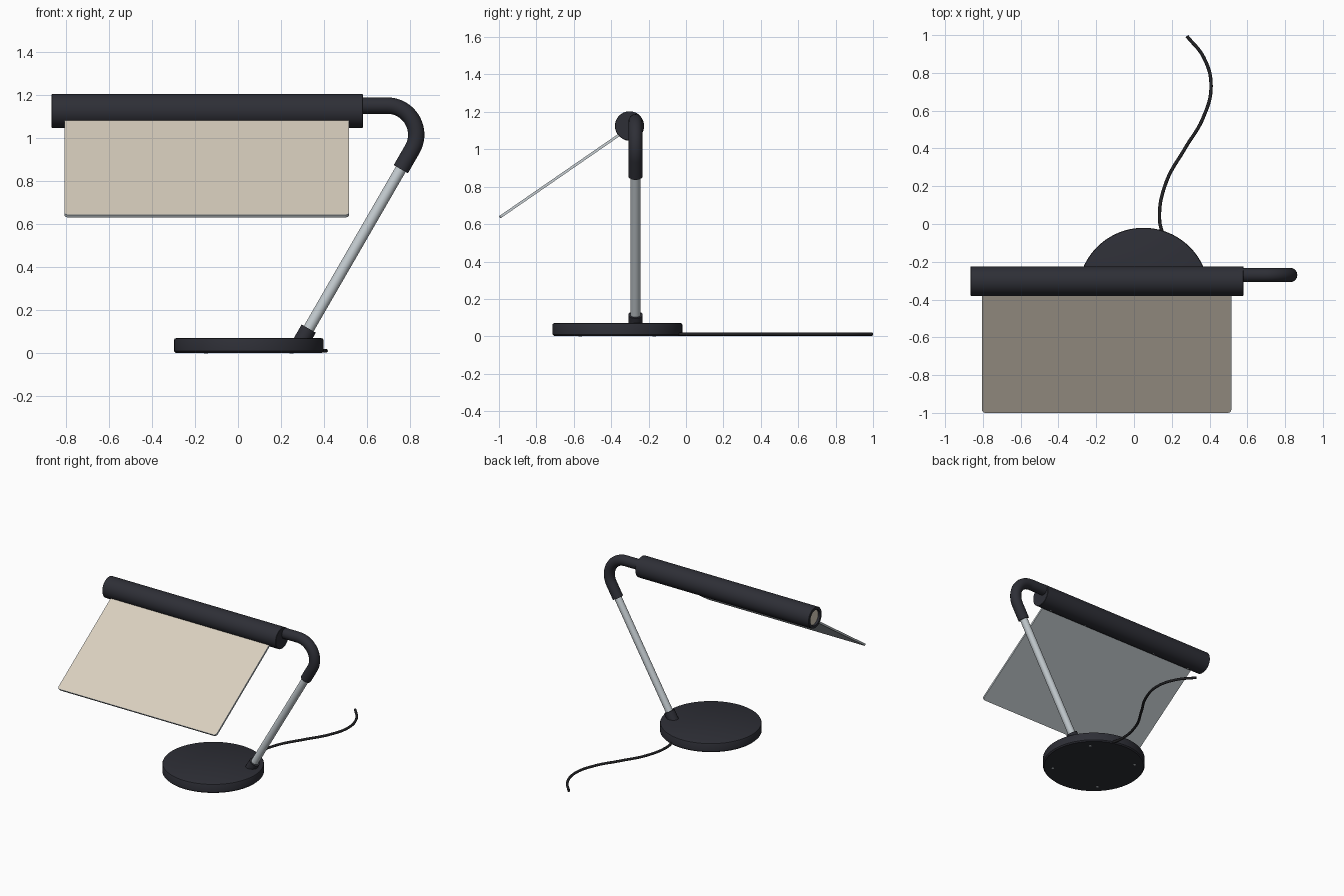
import bpy, bmesh, math
from mathutils import Vector

cube = bpy.data.objects.get("Cube")
if cube:
    bpy.data.objects.remove(cube, do_unlink=True)


def material(name, r, g, b):
    m = bpy.data.materials.new(name)
    m.use_nodes = True
    m.diffuse_color = (r, g, b, 1)
    node = next(n for n in m.node_tree.nodes if n.type == 'BSDF_PRINCIPLED')
    node.inputs["Base Color"].default_value = (r, g, b, 1)
    return m


charcoal = material("charcoal", 0.027, 0.028, 0.037)
black = material("cord_black", 0.016, 0.016, 0.018)
silver = material("silver", 0.56, 0.61, 0.64)
cream = material("cream", 0.70, 0.63, 0.52)


def smooth(ob):
    bpy.ops.object.select_all(action='DESELECT')
    ob.select_set(True)
    bpy.context.view_layer.objects.active = ob
    bpy.ops.object.shade_smooth_by_angle(angle=math.radians(35))


def new_object(name, bm, *mats):
    bmesh.ops.recalc_face_normals(bm, faces=bm.faces[:])
    me = bpy.data.meshes.new(name)
    bm.to_mesh(me)
    bm.free()
    for m in mats:
        me.materials.append(m)
    ob = bpy.data.objects.new(name, me)
    bpy.context.collection.objects.link(ob)
    return ob


def lathe(name, profile, mat, location=(0, 0, 0), axis=(0, 0, 1), steps=64):
    """Spin (radius, height) pairs about the given axis."""
    bm = bmesh.new()
    vs = [bm.verts.new((r, 0, h)) for r, h in profile]
    es = [bm.edges.new(pair) for pair in zip(vs, vs[1:])]
    bmesh.ops.spin(bm, geom=vs + es, cent=(0, 0, 0), axis=(0, 0, 1),
                   angle=math.tau, steps=steps)
    bmesh.ops.remove_doubles(bm, verts=bm.verts[:], dist=0.00005)
    ob = new_object(name, bm, mat)
    ob.location = location
    ob.rotation_euler = Vector(axis).to_track_quat('Z', 'Y').to_euler()
    smooth(ob)
    return ob


def rod(name, start, end, radius, mat, steps=32):
    d = Vector(end) - Vector(start)
    return lathe(name, [(0, 0), (radius, 0), (radius, d.length), (0, d.length)],
                 mat, start, d, steps)


def tube_curve(name, points, radius, mat, kind):
    cu = bpy.data.curves.new(name, 'CURVE')
    cu.dimensions = '3D'
    cu.bevel_depth = radius
    cu.bevel_resolution = 6
    cu.use_fill_caps = True
    cu.resolution_u = 12
    sp = cu.splines.new(kind)
    if kind == 'BEZIER':
        sp.bezier_points.add(len(points) - 1)
        for bp, p in zip(sp.bezier_points, points):
            bp.co = p
            bp.handle_left_type = bp.handle_right_type = 'AUTO'
    else:
        sp.points.add(len(points) - 1)
        for pt, p in zip(sp.points, points):
            pt.co = (*p, 1)
    cu.materials.append(mat)
    ob = bpy.data.objects.new(name, cu)
    bpy.context.collection.objects.link(ob)
    bpy.ops.object.select_all(action='DESELECT')
    ob.select_set(True)
    bpy.context.view_layer.objects.active = ob
    bpy.ops.object.convert(target='MESH')
    smooth(bpy.context.object)


# Round base with softened rims
BX, BY, BR = 0.05, -0.367, 0.347
lathe("base", [(0, 0.002), (BR - 0.008, 0.002), (BR, 0.01), (BR, 0.062),
               (BR - 0.003, 0.068), (BR - 0.01, 0.071), (0, 0.071)],
      charcoal, (BX, BY, 0), steps=96)
for i in range(4):
    a = math.radians(45 + 90 * i)
    x, y = BX + 0.28 * math.cos(a), BY + 0.28 * math.sin(a)
    rod("base_screw", (x, y, 0), (x, y, 0.006), 0.009, silver, 12)

# Slanted arm with a sleeve at its foot
AY, BEND, CX, CZ = -0.27, 0.135, 0.692, 1.015
slant = Vector((0.5, 0, math.sin(math.radians(60))))
elbow_end = Vector((CX + BEND * slant.z, AY, CZ - BEND * slant.x))


def on_arm(z):
    return elbow_end + slant * ((z - elbow_end.z) / slant.z)


rod("arm_sleeve", on_arm(0.04), on_arm(0.115), 0.038, charcoal)
rod("arm", on_arm(0.06), on_arm(0.92), 0.026, silver)

# Bent elbow joining the arm to the head
path = [on_arm(0.855)]
for i in range(25):
    a = math.radians(-30 + 120 * i / 24)
    path.append(Vector((CX + BEND * math.cos(a), AY, CZ + BEND * math.sin(a))))
path.append(Vector((0.55, AY, CZ + BEND)))
tube_curve("elbow", path, 0.038, charcoal, 'POLY')

# Horizontal head, recessed at its free end
HY, HZ, HR = -0.302, 1.125, 0.078
lathe("head", [(0, 0), (HR - 0.002, 0), (HR, 0.002), (HR, 1.443), (HR - 0.002, 1.445),
               (0.058, 1.445), (0.058, 1.425), (0, 1.425)],
      charcoal, (0.58, HY, HZ), (-1, 0, 0))
rod("head_end_disc", (-0.843, HY, HZ), (-0.849, HY, HZ), 0.057, cream)
under = Vector((0, -0.25, -0.968))
for i in range(5):
    p = Vector((-0.75 + 0.305 * i, HY, HZ))
    rod("head_screw", p + under * 0.07, p + under * 0.08, 0.007, silver, 12)

# Sloping shade plate: silver body with a cream upper face
W, L, T = 1.32, 0.81, 0.014
bm = bmesh.new()
bmesh.ops.create_cube(bm, size=1)
bmesh.ops.scale(bm, vec=(W, L, T), verts=bm.verts[:])
corners = [e for e in bm.edges if abs(e.verts[0].co.z - e.verts[1].co.z) > T / 2]
bmesh.ops.bevel(bm, geom=corners, offset=0.02, segments=5, profile=0.5,
                affect='EDGES')
bm.normal_update()
top = [f for f in bm.faces if f.normal.z > 0.9]
bmesh.ops.inset_region(bm, faces=top, thickness=0.003)
for f in top:
    f.material_index = 1
shade = new_object("shade_plate", bm, silver, cream)
tilt = math.radians(34.6)
along = Vector((0, math.cos(tilt), math.sin(tilt)))
normal = Vector((0, -math.sin(tilt), math.cos(tilt)))
shade.rotation_euler = (tilt, 0, 0)
shade.location = Vector((-0.145, -1.0, 0.642)) + along * (L / 2) - normal * (T / 2)
smooth(shade)

# Power cord lying behind the base
cord = [(0.16, -0.08), (0.135, 0.03), (0.17, 0.22), (0.27, 0.4),
        (0.365, 0.56), (0.408, 0.73), (0.37, 0.88), (0.28, 0.995)]
tube_curve("power_cord", [(x, y, 0.012) for x, y in cord], 0.009, black, 'BEZIER')
